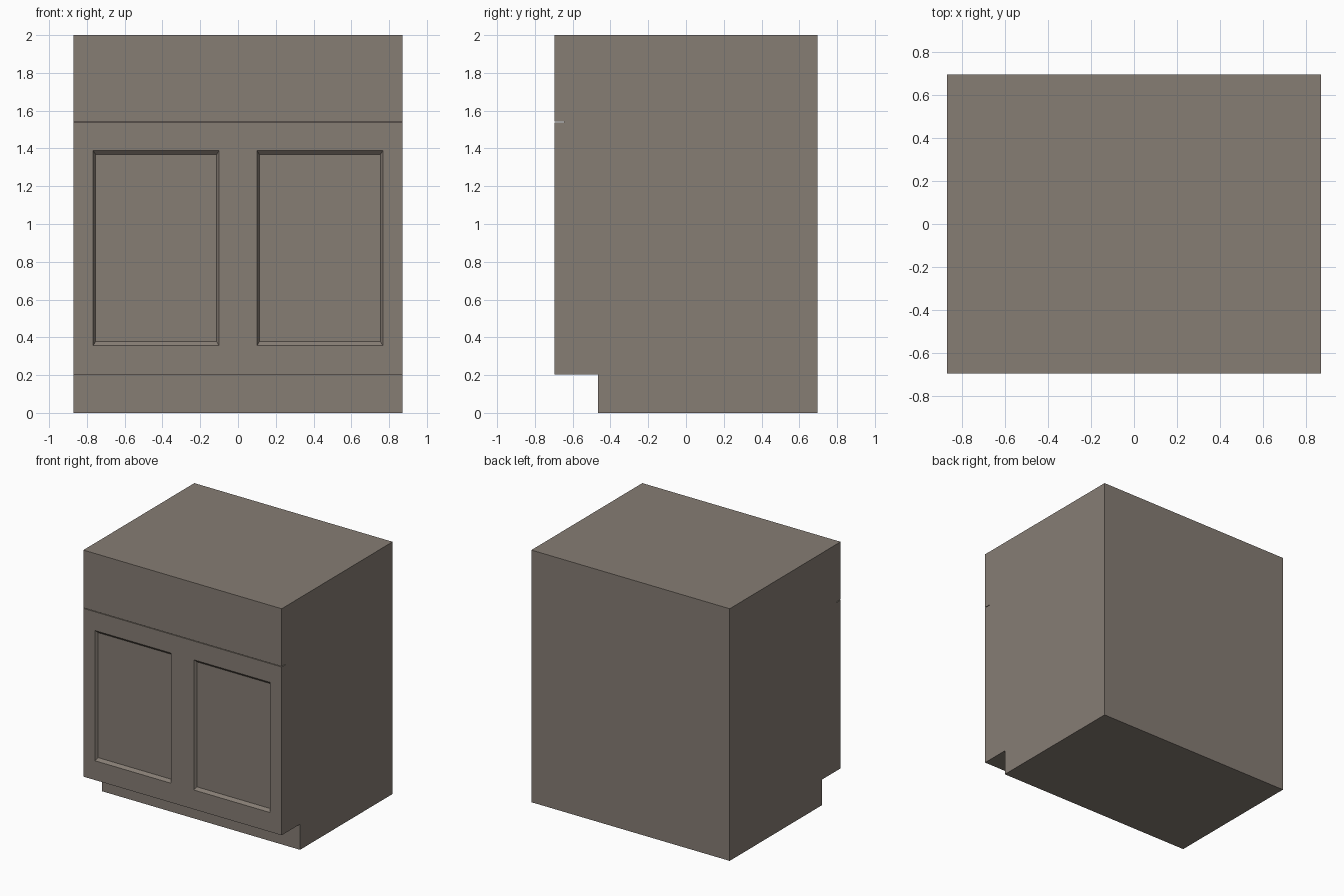
import bpy, bmesh

if "Cube" in bpy.data.objects:
    bpy.data.objects.remove(bpy.data.objects["Cube"])

W, D, H = 0.87, 0.695, 2.0      # half width, half depth, height
KICK_Y, KICK_Z = -0.465, 0.203  # toe kick recess
GAP_Z, GAP_H, GAP_D = 1.54, 0.005, 0.05

paint = bpy.data.materials.new("taupe_paint")
paint.diffuse_color = (0.24, 0.205, 0.175, 1)
paint.use_nodes = True
paint.node_tree.nodes["Principled BSDF"].inputs["Base Color"].default_value = paint.diffuse_color


def make_object(name, bm):
    bmesh.ops.recalc_face_normals(bm, faces=bm.faces)
    mesh = bpy.data.meshes.new(name)
    bm.to_mesh(mesh)
    bm.free()
    obj = bpy.data.objects.new(name, mesh)
    bpy.context.collection.objects.link(obj)
    return obj


# Cabinet body: side profile with toe kick and drawer gap, extruded across
profile = [(D, 0), (D, H), (-D, H),
           (-D, GAP_Z + GAP_H / 2), (-D + GAP_D, GAP_Z + GAP_H / 2),
           (-D + GAP_D, GAP_Z - GAP_H / 2), (-D, GAP_Z - GAP_H / 2),
           (-D, KICK_Z), (KICK_Y, KICK_Z), (KICK_Y, 0)]
bm = bmesh.new()
side = bm.faces.new([bm.verts.new((-W, y, z)) for y, z in profile])
ext = bmesh.ops.extrude_face_region(bm, geom=[side], use_keep_orig=True)
bmesh.ops.translate(bm, vec=(2 * W, 0, 0),
                    verts=[g for g in ext["geom"] if isinstance(g, bmesh.types.BMVert)])
cabinet = make_object("cabinet_body", bm)
cabinet.data.materials.append(paint)


# Door panel cutter: tapered block that leaves a sloped moulding
def panel_cutter(name, cx):
    hx, cz, hz = 0.3335, 0.8725, 0.5165   # opening on the door face
    tx, tz, depth = 0.013, 0.021, 0.02    # slope of the moulding
    bm = bmesh.new()
    rings = []
    for s in (-1, 1):
        a, b = hx - s * tx, hz - s * tz
        rings.append([bm.verts.new((cx + u * a, -D + s * depth, cz + v * b))
                      for u, v in ((-1, -1), (1, -1), (1, 1), (-1, 1))])
    for ring in rings:
        bm.faces.new(ring)
    for i in range(4):
        j = (i + 1) % 4
        bm.faces.new((rings[0][i], rings[0][j], rings[1][j], rings[1][i]))
    obj = make_object(name, bm)
    obj.data.materials.append(paint)
    obj.hide_render = True
    return obj


cutters = [panel_cutter("left_panel_cutter", -0.4335),
           panel_cutter("right_panel_cutter", 0.4335)]
for c in cutters:
    mod = cabinet.modifiers.new(c.name, 'BOOLEAN')
    mod.operation = 'DIFFERENCE'
    mod.solver = 'EXACT'
    mod.object = c

# Bake the recesses and drop the cutters
bpy.context.view_layer.update()
deps = bpy.context.evaluated_depsgraph_get()
baked = bpy.data.meshes.new_from_object(cabinet.evaluated_get(deps))
cabinet.modifiers.clear()
cabinet.data = baked
for c in cutters:
    bpy.data.objects.remove(c)
